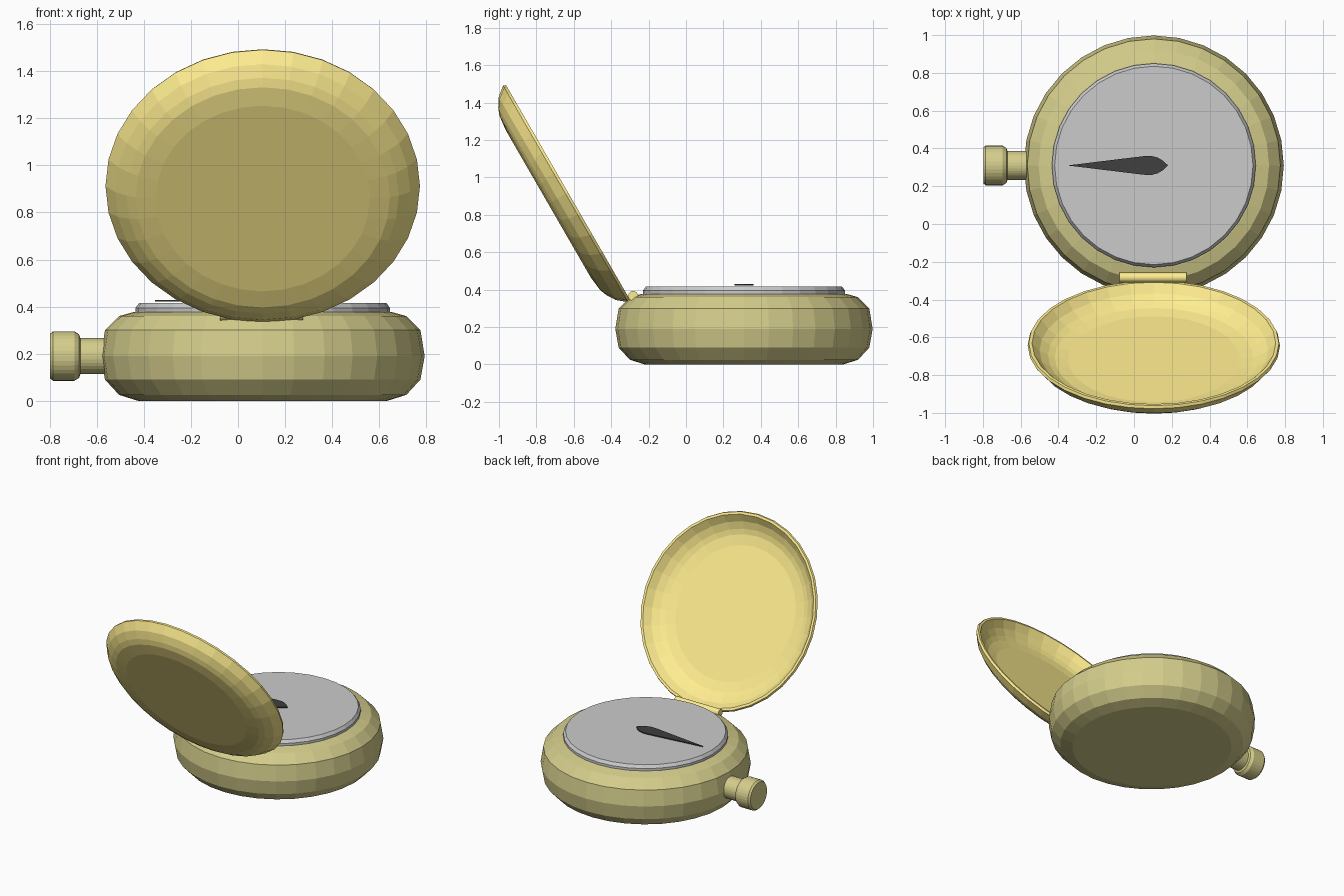
import bpy, bmesh
from math import pi, cos, sin, radians
from mathutils import Matrix, Vector

if "Cube" in bpy.data.objects:
    bpy.data.objects.remove(bpy.data.objects["Cube"])

CX, CY = 0.105, 0.31          # centre of the case
SIDES = 32


def material(name, rgb):
    m = bpy.data.materials.new(name)
    m.diffuse_color = (*rgb, 1.0)
    m.use_nodes = True
    m.node_tree.nodes["Principled BSDF"].inputs["Base Color"].default_value = m.diffuse_color
    return m


def finish(name, bm, mat=None, matrix=Matrix()):
    bmesh.ops.recalc_face_normals(bm, faces=bm.faces)
    me = bpy.data.meshes.new(name)
    bm.to_mesh(me)
    bm.free()
    ob = bpy.data.objects.new(name, me)
    bpy.context.collection.objects.link(ob)
    ob.matrix_world = matrix
    if mat:
        me.materials.append(mat)
    return ob


def lathe(name, profile, mat=None, matrix=Matrix()):
    """Revolve (radius, height) points about local z and cap both ends."""
    bm = bmesh.new()
    rings = [[bm.verts.new((r * cos(2 * pi * i / SIDES), r * sin(2 * pi * i / SIDES), z))
              for i in range(SIDES)] for r, z in profile]
    for a, b in zip(rings, rings[1:]):
        for i in range(SIDES):
            j = (i + 1) % SIDES
            bm.faces.new((a[i], a[j], b[j], b[i]))
    bm.faces.new(rings[0])
    bm.faces.new(rings[-1])
    return finish(name, bm, mat, matrix)


brass = material("aged_brass", (0.66, 0.61, 0.26))
gold = material("gold", (1.0, 0.85, 0.28))
black = material("black", (0.05, 0.05, 0.05))

# Rounded case
lathe("case", [(0.53, 0.0), (0.61, 0.025), (0.67, 0.09), (0.688, 0.19),
               (0.67, 0.30), (0.61, 0.36), (0.545, 0.378)],
      brass, Matrix.Translation((CX, CY, 0)))

# Grey dial with a bevelled rim
lathe("dial", [(0.54, 0.36), (0.54, 0.395), (0.525, 0.416)],
      None, Matrix.Translation((CX, CY, 0)))

# Crown knob with neck, pointing to -x
lathe("crown", [(0.077, 0.60), (0.077, 0.775), (0.092, 0.78), (0.105, 0.80),
                (0.105, 0.89), (0.095, 0.903)],
      brass, Matrix.Translation((CX, CY, 0.19)) @ Matrix.Rotation(-pi / 2, 4, 'Y'))

# Needle: teardrop outline mirrored across its axis
half = [(0.155, 0.024), (0.125, 0.042), (0.09, 0.051), (0.05, 0.049), (-0.05, 0.037)]
outline = [(0.18, 0)] + half + [(-0.352, 0)] + [(x, -y) for x, y in reversed(half)]
bm = bmesh.new()
face = bm.faces.new([bm.verts.new((x, CY + y, 0.422)) for x, y in outline])
ext = bmesh.ops.extrude_face_region(bm, geom=[face])
bmesh.ops.translate(bm, vec=(0, 0, 0.007),
                    verts=[g for g in ext["geom"] if isinstance(g, bmesh.types.BMVert)])
finish("needle", bm, black)

# Open lid: a thin dish tilted back; local z points outwards
u = Vector((0, -0.5, 0.866))
n = Vector((0, -0.866, -0.5))
x = u.cross(n)
tilt = Matrix((x, u, n)).transposed().to_4x4()
lathe("lid", [(0.455, 0.122), (0.54, 0.112), (0.578, 0.097), (0.627, 0.066), (0.668, 0.015),
              (0.662, 0.0), (0.645, 0.0), (0.605, 0.045), (0.56, 0.074),
              (0.525, 0.088), (0.455, 0.098)],
      gold, Matrix.Translation((CX, -0.631, 0.92)) @ tilt)

# Hinge barrel joining lid and case
lathe("hinge", [(0.026, -0.177), (0.026, 0.177)], gold,
      Matrix.Translation((0.1, -0.283, 0.367)) @ Matrix.Rotation(pi / 2, 4, 'Y'))
